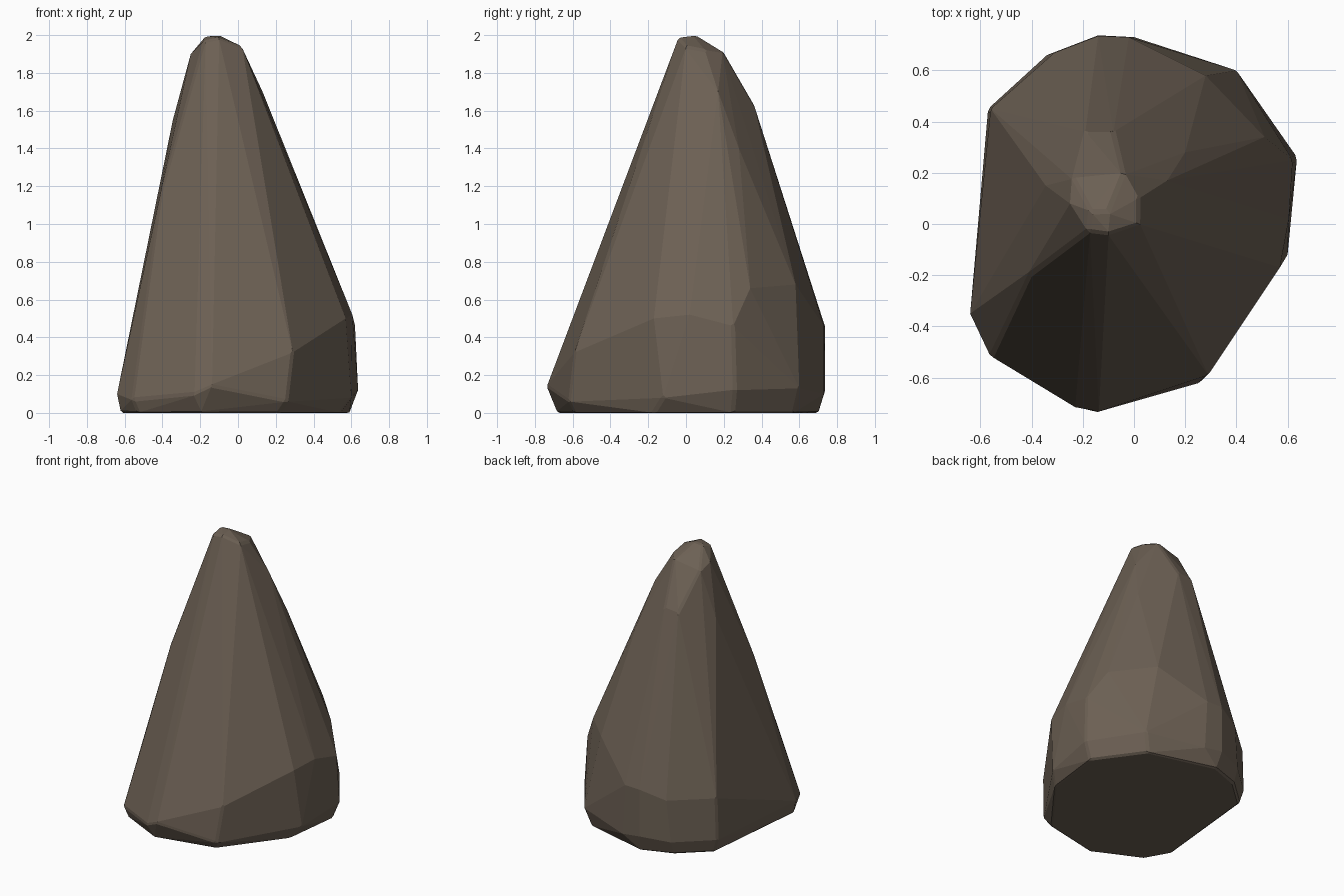
import bpy, bmesh

if "Cube" in bpy.data.objects:
    bpy.data.objects.remove(bpy.data.objects["Cube"])

# Boulder: convex hull of a few rings of corner points
FOOT = [(-.62, -.35), (-.53, -.51), (-.2, -.68), (.22, -.59), (.54, -.17),
        (.59, .25), (.36, .57), (-.12, .70), (-.34, .62), (-.54, .44)]
WIDEST = [(-.64, -.35, .1), (-.56, -.52, .07), (-.23, -.72, .1), (-.14, -.737, .14),
          (.26, -.62, .06), (.60, -.12, .08), (.637, .26, .12), (.40, .60, .13),
          (0, .73, .1), (-.14, .737, .12), (-.34, .66, .1), (-.57, .45, .1)]
SHOULDER = [(.29, -.59, .32), (.57, -.17, .5), (.605, .02, .52), (.62, .25, .46),
            (.51, .34, .66), (.28, .58, .68), (-.02, .73, .46), (-.14, .735, .46),
            (-.31, .67, .4), (-.56, .45, .4)]
UPPER = [(-.41, -.2, 1.16), (-.41, .18, 1.18), (-.345, .15, 1.55), (-.05, .44, 1.37),
         (-.08, .36, 1.63), (-.19, .36, 1.62), (.13, .17, 1.70), (.2, .28, 1.4)]
TIP = [(-.18, -.03, 1.97), (-.10, -.04, 1.985), (.02, 0, 1.94), (.02, .1, 1.92),
       (-.04, .2, 1.91), (-.17, .05, 1.995), (-.1, .05, 2.0), (-.25, .08, 1.9),
       (-.24, .18, 1.87)]

bm = bmesh.new()
for p in [(x, y, 0) for x, y in FOOT] + WIDEST + SHOULDER + UPPER + TIP:
    bm.verts.new(p)
res = bmesh.ops.convex_hull(bm, input=bm.verts[:])
loose = [v for v in bm.verts if not v.link_faces]
bmesh.ops.delete(bm, geom=loose, context='VERTS')
bmesh.ops.dissolve_limit(bm, angle_limit=0.03, verts=bm.verts[:], edges=bm.edges[:])
bmesh.ops.recalc_face_normals(bm, faces=bm.faces[:])

mesh = bpy.data.meshes.new("boulder")
bm.to_mesh(mesh)
bm.free()
boulder = bpy.data.objects.new("boulder", mesh)
bpy.context.collection.objects.link(boulder)

# Worn corners
bevel = boulder.modifiers.new("worn_edges", 'BEVEL')
bevel.width = 0.012
bevel.segments = 1
bevel.limit_method = 'ANGLE'
bevel.angle_limit = 0.5

# Single brown stone colour
stone = bpy.data.materials.new("brown stone")
stone.diffuse_color = (0.15, 0.117, 0.088, 1)
stone.use_nodes = True
stone.node_tree.nodes["Principled BSDF"].inputs["Base Color"].default_value = stone.diffuse_color
mesh.materials.append(stone)
